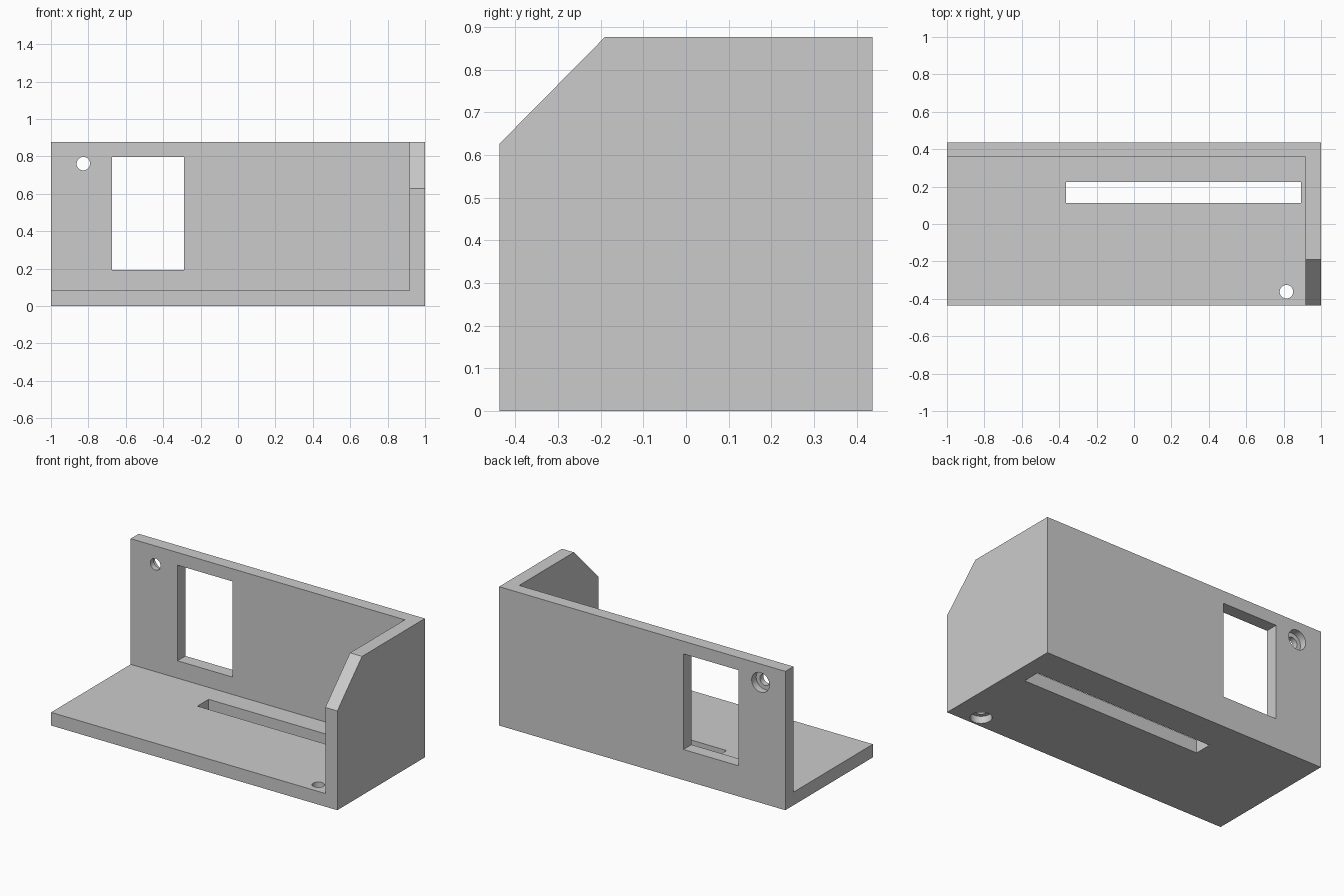
import bpy, bmesh
from math import pi
from mathutils import Matrix, Vector

if "Cube" in bpy.data.objects:
    bpy.data.objects.remove(bpy.data.objects["Cube"])

HALF_X, HALF_Y, TOP = 1.0, 0.437, 0.877
FLOOR, BACK_IN, SIDE_IN = 0.083, 0.357, 0.916


def finish(name, bm):
    bmesh.ops.recalc_face_normals(bm, faces=bm.faces)
    mesh = bpy.data.meshes.new(name)
    bm.to_mesh(mesh)
    bm.free()
    ob = bpy.data.objects.new(name, mesh)
    bpy.context.collection.objects.link(ob)
    return ob


def box(name, lo, hi):
    bm = bmesh.new()
    lo, hi = Vector(lo), Vector(hi)
    size = hi - lo
    bmesh.ops.create_cube(bm, size=1, matrix=Matrix.Translation((lo + hi) / 2)
                          @ Matrix.Diagonal((*size, 1)))
    return finish(name, bm)


def cylinder(name, centre, radius, depth, rot_x=0.0):
    bm = bmesh.new()
    bmesh.ops.create_cone(bm, cap_ends=True, segments=48, radius1=radius,
                          radius2=radius, depth=depth,
                          matrix=Matrix.Translation(centre) @ Matrix.Rotation(rot_x, 4, 'X'))
    return finish(name, bm)


def cut(target, cutter):
    mod = target.modifiers.new("cut", 'BOOLEAN')
    mod.operation = 'DIFFERENCE'
    mod.solver = 'EXACT'
    mod.object = cutter
    bpy.context.view_layer.objects.active = target
    bpy.ops.object.modifier_apply(modifier=mod.name)
    bpy.data.objects.remove(cutter)


# Solid body from the side profile with its sloped front corner
bm = bmesh.new()
profile = [(-HALF_Y, 0), (HALF_Y, 0), (HALF_Y, TOP), (-0.19, TOP), (-HALF_Y, 0.627)]
face = bm.faces.new([bm.verts.new((-HALF_X, y, z)) for y, z in profile])
ext = bmesh.ops.extrude_face_region(bm, geom=[face])
bmesh.ops.translate(bm, vec=(2 * HALF_X, 0, 0),
                    verts=[v for v in ext["geom"] if isinstance(v, bmesh.types.BMVert)])
bracket = finish("bracket", bm)

# Hollow leaving floor, back wall and right side wall
cut(bracket, box("hollow", (-1.2, -0.6, FLOOR), (SIDE_IN, BACK_IN, 1.1)))

# Window in the back wall and long slot in the floor
cut(bracket, box("window", (-0.673, 0.2, 0.193), (-0.288, 0.6, 0.797)))
cut(bracket, box("slot", (-0.363, 0.113, -0.1), (0.894, 0.225, 0.2)))

# Screw holes, each counterbored from the outer face
BORE, HEAD, HEAD_DEPTH = 0.036, 0.062, 0.045
cut(bracket, cylinder("floor_hole", (0.815, -0.362, 0), BORE, 0.3))
cut(bracket, cylinder("floor_counterbore", (0.815, -0.362, 0), HEAD, 2 * HEAD_DEPTH))
cut(bracket, cylinder("back_hole", (-0.827, HALF_Y, 0.761), BORE, 0.3, pi / 2))
cut(bracket, cylinder("back_counterbore", (-0.827, HALF_Y, 0.761), HEAD, 2 * HEAD_DEPTH, pi / 2))

# Smooth bores, sharp plate edges
bpy.ops.object.select_all(action='DESELECT')
bracket.select_set(True)
bpy.context.view_layer.objects.active = bracket
bpy.ops.object.shade_smooth_by_angle(angle=pi / 6)
